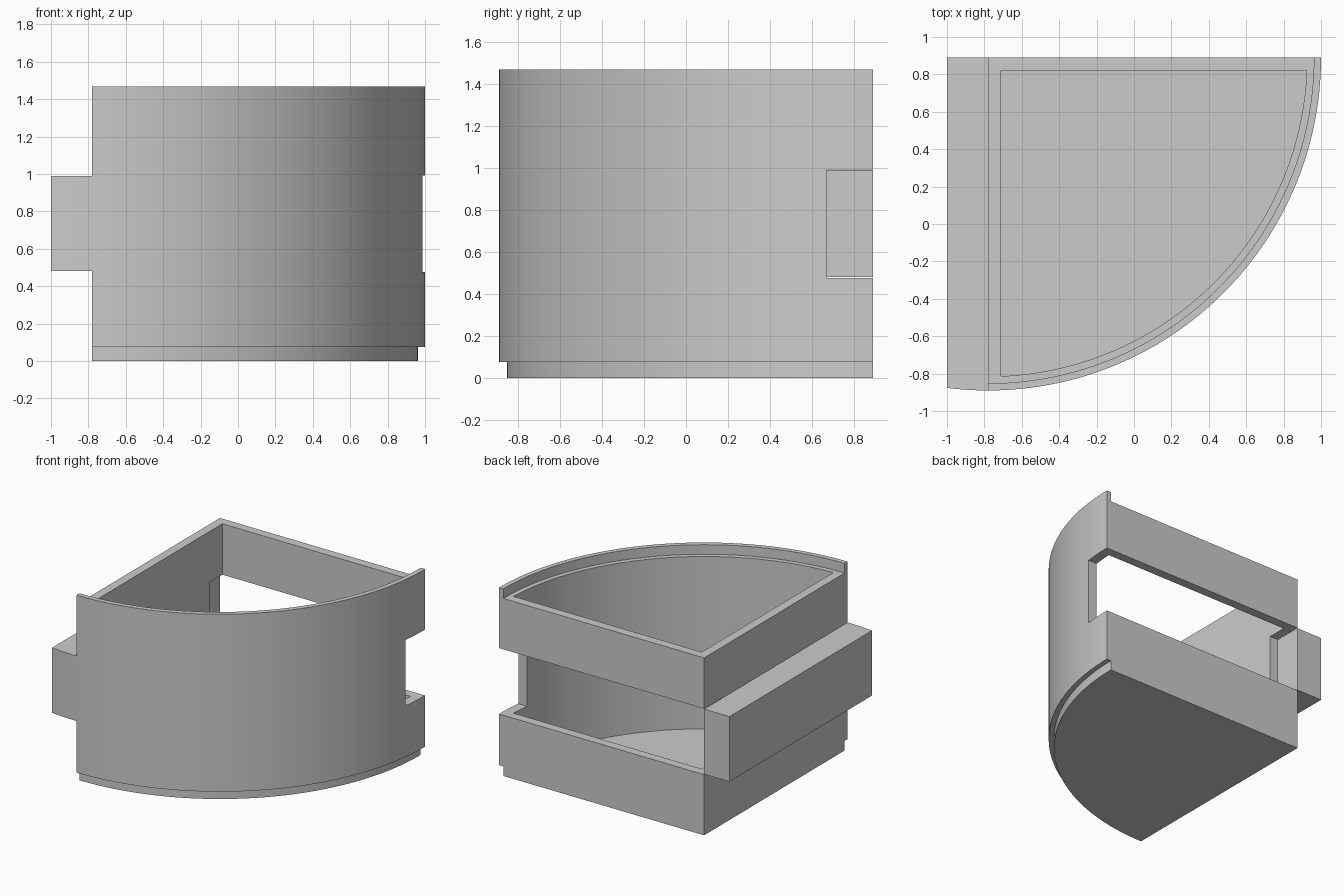
import bpy, bmesh
from math import sin, cos, asin, degrees, radians

if "Cube" in bpy.data.objects:
    bpy.data.objects.remove(bpy.data.objects["Cube"])

CX, CY = -0.78, 0.89             # square corner = centre of the curved wall
R_OUT, R_STEP, R_IN = 1.78, 1.742, 1.705
HEIGHT, STEP, WALL, FLOOR = 1.467, 0.075, 0.07, 0.04


def arc(r, a0, a1, n=64):
    """Points on the curved wall; 0 deg points right, 90 deg points to the front."""
    angles = [radians(a0 + (a1 - a0) * i / n) for i in range(n + 1)]
    return [(CX + r * cos(a), CY - r * sin(a)) for a in angles]


def prism(name, points, z0, z1):
    bm = bmesh.new()
    base = bm.faces.new([bm.verts.new((x, y, z0)) for x, y in points])
    top = bmesh.ops.extrude_face_region(bm, geom=[base])["geom"]
    verts = [v for v in top if isinstance(v, bmesh.types.BMVert)]
    bmesh.ops.translate(bm, vec=(0, 0, z1 - z0), verts=verts)
    bmesh.ops.recalc_face_normals(bm, faces=bm.faces)
    mesh = bpy.data.meshes.new(name)
    bm.to_mesh(mesh)
    bm.free()
    obj = bpy.data.objects.new(name, mesh)
    bpy.context.collection.objects.link(obj)
    return obj


def combine(target, other, operation):
    other.hide_render = True
    mod = target.modifiers.new(operation.lower(), 'BOOLEAN')
    mod.operation, mod.solver, mod.object = operation, 'EXACT', other
    bpy.context.view_layer.objects.active = target
    bpy.ops.object.modifier_apply(modifier=mod.name)
    bpy.data.objects.remove(other)


# Quarter-round block
body = prism("quarter_round_bin", arc(R_OUT, 0, 90) + [(CX, CY)], 0, HEIGHT)

# Stacking rebate under the curved wall
ring = arc(R_STEP, -4, 94) + arc(R_OUT + 0.2, 94, -4)
combine(body, prism("bottom_rebate_cutter", ring, -0.1, STEP), 'DIFFERENCE')

# Lowered rim, leaving a thin lip along the curve
rim = arc(R_STEP, -4, 94) + [(CX - 0.4, CY - 1), (CX - 0.4, CY + 0.4), (CX + 1, CY + 0.4)]
combine(body, prism("rim_cutter", rim, HEIGHT - STEP, HEIGHT + 0.2), 'DIFFERENCE')

# Hollow interior
a = degrees(asin(WALL / R_IN))
hollow = arc(R_IN, a, 90 - a) + [(CX + WALL, CY - WALL)]
combine(body, prism("hollow_cutter", hollow, FLOOR, HEIGHT + 0.3), 'DIFFERENCE')

# Slot through the back wall
slot = [(-0.9, 0.67), (1.2, 0.67), (1.2, 1.1), (-0.9, 1.1)]
combine(body, prism("slot_cutter", slot, 0.476, 0.993), 'DIFFERENCE')

# Side tab that fits a neighbour's slot, continuing the curve
t = degrees(asin(0.22 / R_OUT))
tab = arc(R_OUT, 90, 90 + t, 8) + [(-1.0, CY), (CX, CY)]
combine(body, prism("side_tab", tab, 0.48, 0.99), 'UNION')

bpy.ops.object.select_all(action='DESELECT')
body.select_set(True)
bpy.context.view_layer.objects.active = body
bpy.ops.object.shade_smooth_by_angle(angle=radians(30))
